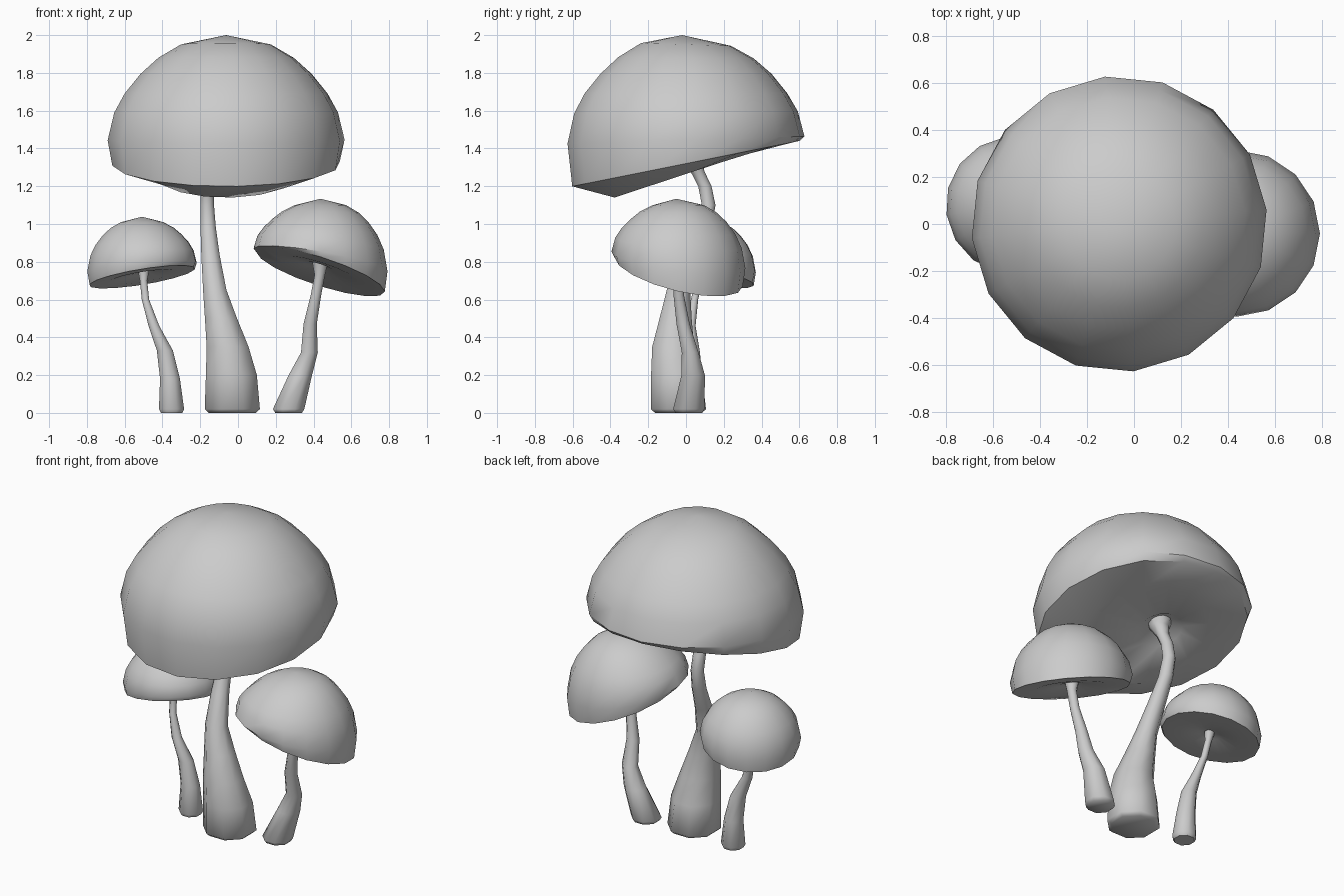
import bpy, bmesh, math
from mathutils import Vector

if "Cube" in bpy.data.objects:
    bpy.data.objects.remove(bpy.data.objects["Cube"])


def loft(name, rings, sides, phase, bottom, top, angle):
    """Skin stacked rings (cx, cy, cz, radius, slope_x, slope_y), with a pole at each end."""
    bm = bmesh.new()
    loops = []
    for cx, cy, cz, r, sx, sy in rings:
        loop = []
        for i in range(sides):
            a = phase + math.tau * i / sides
            dx, dy = r * math.cos(a), r * math.sin(a)
            loop.append(bm.verts.new((cx + dx, cy + dy, cz + sx * dx + sy * dy)))
        loops.append(loop)
    lo, hi = bm.verts.new(bottom), bm.verts.new(top)
    for i in range(sides):
        j = (i + 1) % sides
        bm.faces.new((lo, loops[0][j], loops[0][i]))
        bm.faces.new((hi, loops[-1][i], loops[-1][j]))
        for a, b in zip(loops, loops[1:]):
            bm.faces.new((a[i], a[j], b[j], b[i]))
    bmesh.ops.recalc_face_normals(bm, faces=bm.faces[:])
    mesh = bpy.data.meshes.new(name)
    bm.to_mesh(mesh)
    bm.free()
    ob = bpy.data.objects.new(name, mesh)
    bpy.context.collection.objects.link(ob)
    bpy.ops.object.select_all(action='DESELECT')
    bpy.context.view_layer.objects.active = ob
    ob.select_set(True)
    bpy.ops.object.shade_smooth_by_angle(angle=math.radians(angle))
    return ob


# Dome profiles: radius, height above rim, share of the rim slope
SMALL_DOME = [(0.60, 0.0, 1.0), (0.625, 0.11, 0.55), (0.59, 0.27, 0.35), (0.53, 0.38, 0.22),
              (0.45, 0.475, 0.12), (0.36, 0.555, 0.06), (0.24, 0.62, 0.0)]
LARGE_DOME = [(0.605, 0.0, 1.0), (0.63, 0.125, 0.15), (0.595, 0.27, 0.05), (0.54, 0.37, 0.0),
              (0.455, 0.475, 0.0), (0.36, 0.56, -0.05), (0.24, 0.63, -0.15)]


def cap(name, center, scale, slope, phase, dome, gill, joint):
    """gill: underside profile as (radius, height, slope share); joint: xy of the stem top."""
    c = Vector(center)
    sx, sy = slope
    jx, jy = joint[0] - c.x, joint[1] - c.y
    rings = []
    for k, (r, h, f) in enumerate(gill):
        near = 1.0 if k == 0 else 0.0      # innermost ring surrounds the stem
        ox, oy = jx * near, jy * near
        z = c.z + h * scale + f * (sx * ox + sy * oy)
        rings.append((c.x + ox, c.y + oy, z, r * scale, f * sx, f * sy))
    for r, h, f in dome:
        rings.append((c.x, c.y, c.z + h * scale, r * scale, f * sx, f * sy))
    pole = (joint[0], joint[1], c.z + 0.08 * scale + sx * jx + sy * jy)
    return loft(name, rings, 16, math.radians(phase), pole,
                (c.x, c.y - 0.02 * scale, c.z + 0.68 * scale), 40)


def stem(name, path):
    """path: (x, y, z, radius) from the ground up; the foot is slightly rounded."""
    x, y, z, r = path[0]
    rings = [(x, y, z, r * 0.85, 0, 0), (x, y, z + 0.02, r, 0, 0)]
    rings += [(px, py, pz, pr, 0, 0) for px, py, pz, pr in path[1:]]
    return loft(name, rings, 8, math.pi / 8, path[0][:3], path[-1][:3], 60)


# Large mushroom
cap("large_cap", (-0.063, 0.0, 1.32), 1.0, (0.0, 0.2), 5.5, LARGE_DOME,
    [(0.13, -0.01, 1.5), (0.38, -0.055, 1.65)], (-0.16, 0.04))
stem("large_stem", [
    (-0.03, -0.04, 0.0, 0.158), (-0.035, -0.05, 0.2, 0.146), (-0.055, -0.068, 0.35, 0.12),
    (-0.09, -0.055, 0.5, 0.092), (-0.123, -0.04, 0.65, 0.067), (-0.145, 0.03, 0.83, 0.053),
    (-0.158, 0.095, 0.98, 0.044), (-0.163, 0.12, 1.1, 0.039), (-0.165, 0.1, 1.2, 0.038),
    (-0.165, 0.06, 1.28, 0.04), (-0.16, 0.035, 1.34, 0.06), (-0.16, 0.03, 1.39, 0.08)])

# Small mushroom on the left
SMALL_GILL = [(0.13, 0.04, 1.0), (0.38, 0.0, 1.0)]
cap("left_cap", (-0.508, 0.08, 0.72), 0.468, (0.16, -0.15), 8, SMALL_DOME, SMALL_GILL,
    (-0.5, 0.08))
stem("left_stem", [
    (-0.352, 0.03, 0.0, 0.072), (-0.36, 0.036, 0.18, 0.057), (-0.387, 0.03, 0.33, 0.046),
    (-0.445, 0.022, 0.46, 0.031), (-0.49, 0.045, 0.6, 0.021), (-0.5, 0.07, 0.7, 0.021),
    (-0.5, 0.08, 0.75, 0.032)])

# Medium mushroom on the right
cap("right_cap", (0.437, -0.04, 0.748), 0.567, (-0.31, -0.23), 0, SMALL_DOME, SMALL_GILL,
    (0.435, -0.04))
stem("right_stem", [
    (0.268, 0.015, 0.0, 0.09), (0.33, 0.038, 0.2, 0.067), (0.378, 0.022, 0.32, 0.048),
    (0.382, -0.015, 0.47, 0.038), (0.412, -0.038, 0.62, 0.03), (0.433, -0.04, 0.73, 0.03),
    (0.435, -0.04, 0.8, 0.045)])
